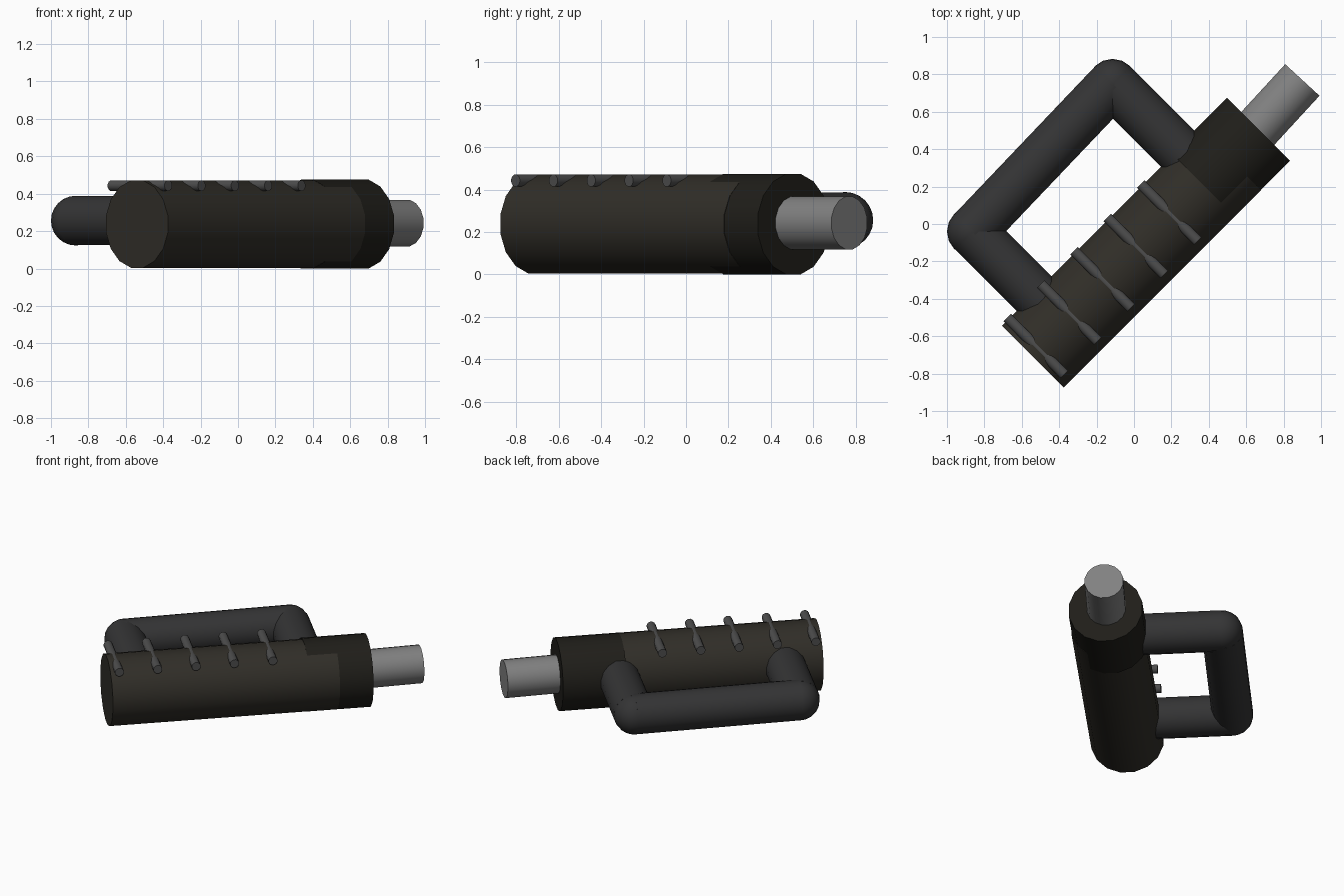
import bpy, bmesh, math
from mathutils import Vector, Matrix

if "Cube" in bpy.data.objects:
    bpy.data.objects.remove(bpy.data.objects["Cube"])


def material(name, rgb):
    m = bpy.data.materials.new(name)
    m.diffuse_color = (*rgb, 1)
    m.use_nodes = True
    m.node_tree.nodes["Principled BSDF"].inputs["Base Color"].default_value = m.diffuse_color
    return m


BODY = material("dark_body", (0.030, 0.027, 0.021))
CAP = material("darker_cap", (0.014, 0.013, 0.010))
TUBE = material("grip_tube", (0.034, 0.034, 0.035))
RIB = material("rib_grey", (0.075, 0.075, 0.075))
STEEL = material("steel", (0.22, 0.22, 0.22))


def at(s, d, z):
    """Point at distance s along the diagonal axis, d sideways, height z."""
    k = math.sqrt(0.5)
    return Vector(((s + d) * k, (s - d) * k, z))


def add_rod(bm, p, q, r, n):
    """Closed cylinder from p to q with a flat facet on top."""
    v = q - p
    rot = v.to_track_quat('Z', 'Y').to_matrix().to_4x4()
    roll = Matrix.Rotation(math.pi / n, 4, 'Z')
    bmesh.ops.create_cone(bm, cap_ends=True, segments=n, radius1=r, radius2=r,
                          depth=v.length,
                          matrix=Matrix.Translation((p + q) / 2) @ rot @ roll)


def finish(name, bm, mat):
    me = bpy.data.meshes.new(name)
    bm.to_mesh(me)
    bm.free()
    me.materials.append(mat)
    ob = bpy.data.objects.new(name, me)
    bpy.context.collection.objects.link(ob)
    bpy.ops.object.select_all(action='DESELECT')
    ob.select_set(True)
    bpy.context.view_layer.objects.active = ob
    bpy.ops.object.shade_smooth_by_angle(angle=math.radians(40))
    return ob


def rod(name, p, q, r, mat, n=16):
    bm = bmesh.new()
    add_rod(bm, p, q, r, n)
    return finish(name, bm, mat)


# Main barrel, and the slightly larger collar over its front end
rod("barrel", at(-0.884, 0.12, 0.2375), at(0.608, 0.12, 0.2375), 0.238, BODY)
rod("front_collar", at(0.41, 0.1125, 0.2375), at(0.829, 0.1125, 0.2375), 0.242, CAP)

# Steel shaft, turned slightly off the barrel axis
tip = Vector((0.90, 0.77, 0.243))
rod("shaft", tip - Vector((0.677, 0.736, 0)) * 0.50, tip, 0.127, STEEL)

# Side handle: two legs and a grip with rounded corners
corner_a = Vector((-0.115, 0.75, 0.256))
corner_b = Vector((-0.867, -0.04, 0.256))
leg = at(0, 0.62, 0)
bm = bmesh.new()
for p, q in ((corner_a, corner_b), (corner_a, corner_a + leg), (corner_b, corner_b + leg)):
    add_rod(bm, p, q, 0.134, 16)
for c in (corner_a, corner_b):
    bmesh.ops.create_uvsphere(bm, u_segments=16, v_segments=12, radius=0.133,
                              matrix=Matrix.Translation(c))
finish("side_handle", bm, TUBE)

# Five cross ribs set into the top of the barrel
for i in range(5):
    s = -0.832 + 0.252 * i
    rod(f"cross_rib_{i + 1}", at(s, -0.125, 0.443), at(s, 0.305, 0.443), 0.0295, RIB, 12)
